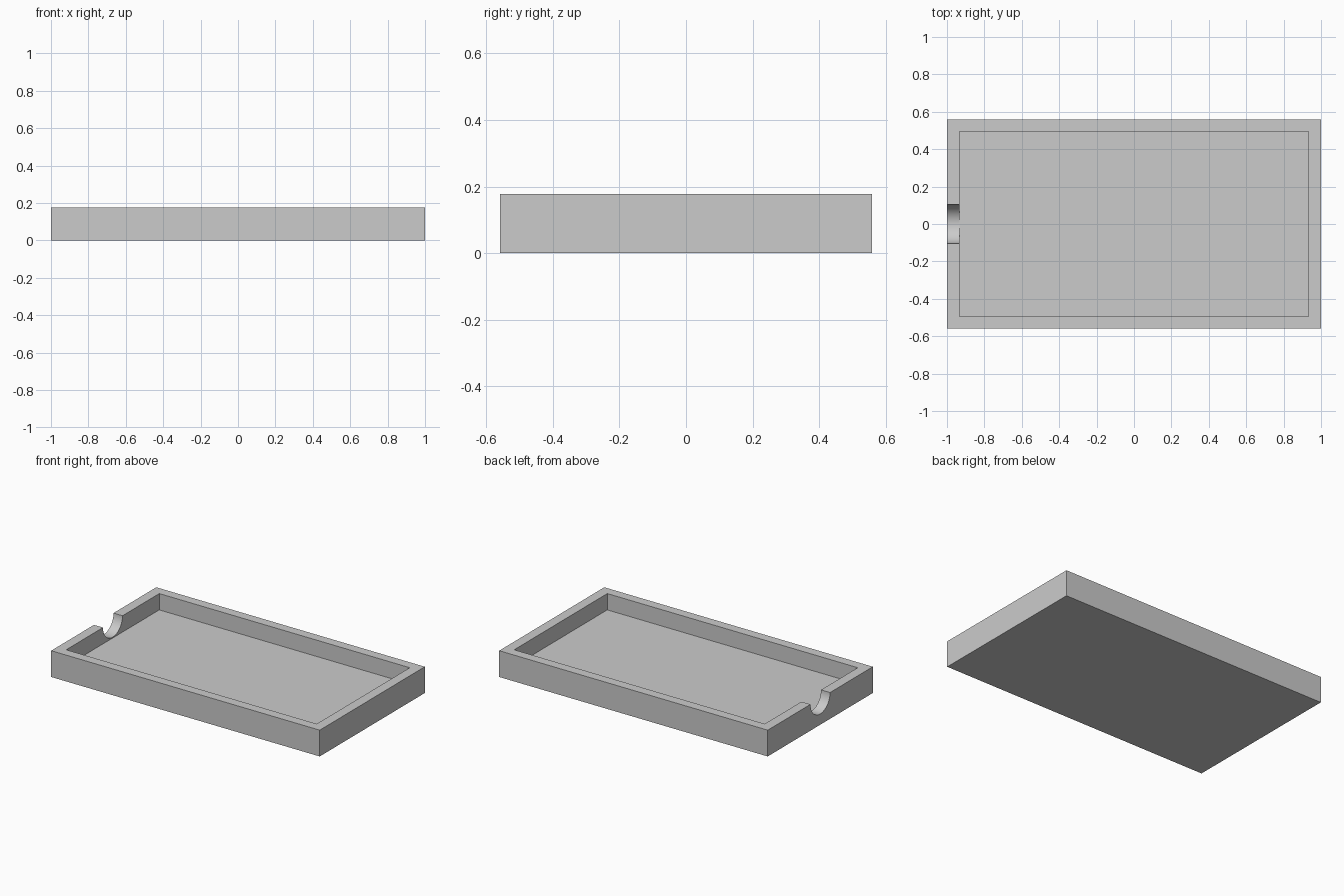
import bpy
import math

if "Cube" in bpy.data.objects:
    bpy.data.objects.remove(bpy.data.objects["Cube"], do_unlink=True)

HALF_X, HALF_Y, HEIGHT = 1.0, 0.559, 0.177
INNER_X, INNER_Y, FLOOR = 0.933, 0.495, 0.067
NOTCH_RADIUS = 0.104

grey = bpy.data.materials.new("light_grey")
grey.use_nodes = True
colour = (0.6, 0.6, 0.6, 1.0)
grey.diffuse_color = colour
grey.node_tree.nodes["Principled BSDF"].inputs["Base Color"].default_value = colour


def block(name, half_x, half_y, bottom, top):
    bpy.ops.mesh.primitive_cube_add(size=2, location=(0, 0, (bottom + top) / 2))
    obj = bpy.context.object
    obj.name = name
    obj.scale = (half_x, half_y, (top - bottom) / 2)
    bpy.ops.object.transform_apply(location=True, rotation=True, scale=True)
    obj.data.materials.append(grey)
    return obj


def cut(target, cutter):
    mod = target.modifiers.new("cut", "BOOLEAN")
    mod.operation = "DIFFERENCE"
    mod.solver = "EXACT"
    mod.object = cutter
    bpy.context.view_layer.objects.active = target
    bpy.ops.object.modifier_apply(modifier=mod.name)
    bpy.data.objects.remove(cutter, do_unlink=True)


# Solid tray body with a rectangular recess
tray = block("tray", HALF_X, HALF_Y, 0, HEIGHT)
cut(tray, block("recess_cutter", INNER_X, INNER_Y, FLOOR, HEIGHT + 0.1))

# Half-round notch through the right end wall
bpy.ops.mesh.primitive_cylinder_add(vertices=64, radius=NOTCH_RADIUS, depth=0.3,
                                    location=(-HALF_X, 0, HEIGHT),
                                    rotation=(0, math.pi / 2, 0))
notch = bpy.context.object
notch.name = "notch_cutter"
notch.data.materials.append(grey)
cut(tray, notch)

# Smooth notch, crisp edges elsewhere
bpy.ops.object.select_all(action="DESELECT")
tray.select_set(True)
bpy.context.view_layer.objects.active = tray
bpy.ops.object.shade_smooth_by_angle(angle=math.radians(30))
